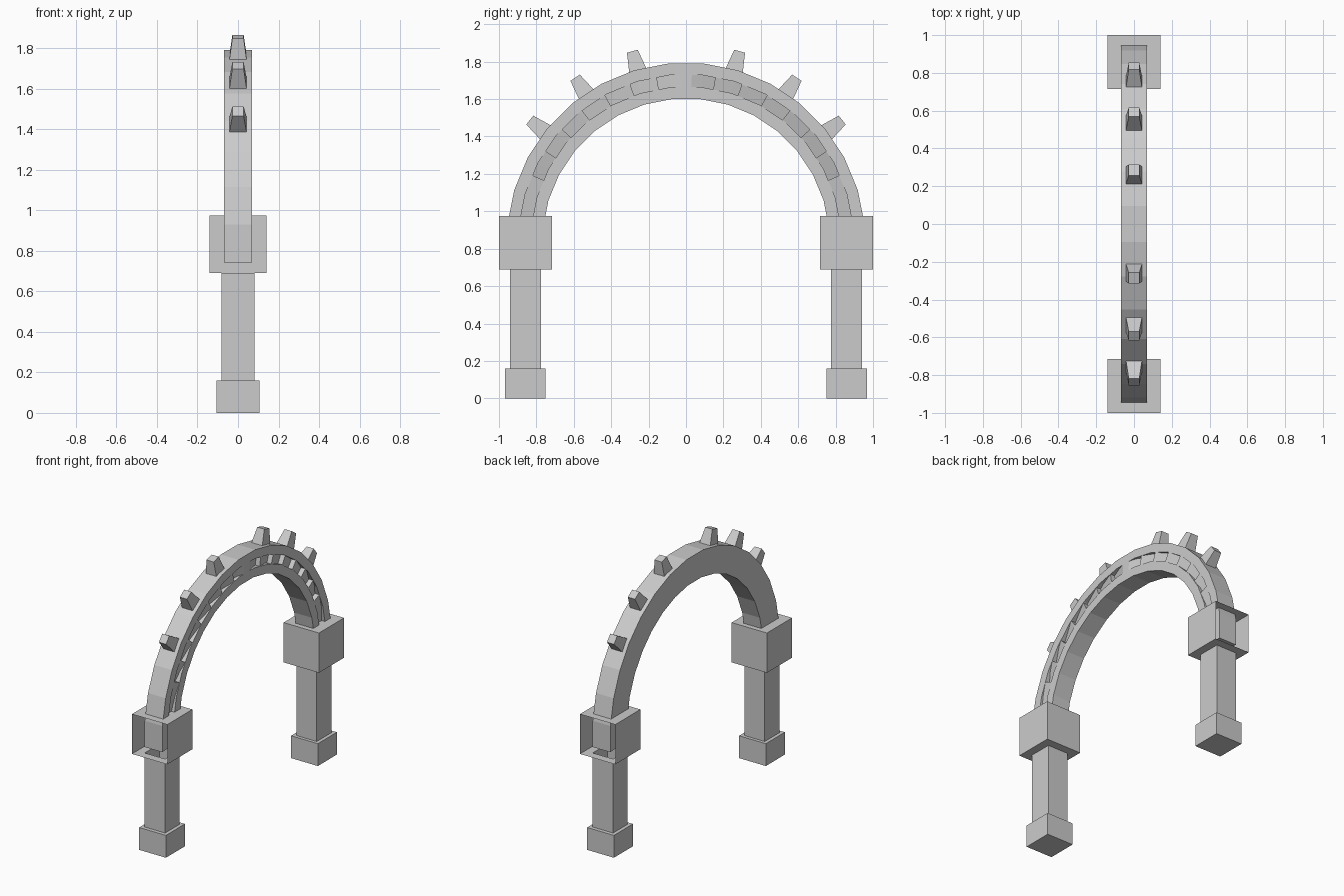
import bpy, bmesh
from math import radians, degrees, sin, cos, pi
from mathutils import Matrix, Vector

cube = bpy.data.objects.get("Cube")
if cube:
    bpy.data.objects.remove(cube)

stone = bpy.data.materials.new("grey_stone")
stone.use_nodes = True
stone.diffuse_color = (0.6, 0.6, 0.6, 1)
stone.node_tree.nodes["Principled BSDF"].inputs["Base Color"].default_value = (0.6, 0.6, 0.6, 1)


def finish(bm, name):
    bmesh.ops.recalc_face_normals(bm, faces=bm.faces)
    mesh = bpy.data.meshes.new(name)
    bm.to_mesh(mesh)
    bm.free()
    mesh.materials.append(stone)
    obj = bpy.data.objects.new(name, mesh)
    bpy.context.collection.objects.link(obj)
    return obj


# Arch: faceted half ring with a saw-toothed groove on its +x face
CENTRE_Z = 0.835
STEP = 360 / 32
START = -STEP / 2
HALF_X = 0.07
DEPTH = 0.035
OUTER, GROOVE_OUT, GROOVE_IN, INNER = 0.955, 0.893, 0.829, 0.765


def arch_point(x, apothem, angle):
    facet_mid = round(angle / STEP) * STEP
    r = apothem / cos(radians(angle - facet_mid))
    a = radians(angle)
    return Vector((x, r * cos(a), CENTRE_Z + r * sin(a)))


# Each brick is deep at its lower end and rises flush at its upper end
teeth = [4] + [23.5 + 9.4 * i for i in range(7)] + [88]
stations = [(START, 0), (teeth[0], 0)]
for low, high in zip(teeth, teeth[1:]):
    stations.append((low, DEPTH))
    for k in range(9):
        a = START + k * STEP
        if low + 0.1 < a < high - 0.1:
            stations.append((a, DEPTH * (high - a) / (high - low)))
    stations.append((high, 0))
stations += [(180 - a, d) for a, d in reversed(stations)]

bm = bmesh.new()
rings = []
for angle, depth in stations:
    section = [(-HALF_X, INNER), (-HALF_X, OUTER), (HALF_X, OUTER),
               (HALF_X, GROOVE_OUT), (HALF_X - depth, GROOVE_OUT),
               (HALF_X - depth, GROOVE_IN), (HALF_X, GROOVE_IN), (HALF_X, INNER)]
    rings.append([bm.verts.new(arch_point(x, r, angle)) for x, r in section])
for a, b in zip(rings, rings[1:]):
    for i in range(len(a)):
        j = (i + 1) % len(a)
        bm.faces.new((a[i], a[j], b[j], b[i]))
bm.faces.new(rings[0])
bm.faces.new(rings[-1])
bmesh.ops.remove_doubles(bm, verts=bm.verts, dist=0.0001)
bmesh.ops.dissolve_degenerate(bm, edges=bm.edges, dist=0.0001)
finish(bm, "arch")


# Columns: square rings stacked into plinth, shaft and capital
LEVELS = [  # half width in x, inner y, outer y, z
    (0.106, 0.752, 0.967, 0), (0.106, 0.752, 0.967, 0.16),
    (0.081, 0.775, 0.94, 0.16), (0.081, 0.775, 0.94, 0.69),
    (0.14, 0.716, 1.0, 0.69), (0.14, 0.716, 1.0, 0.975)]


def column(name, side):
    bm = bmesh.new()
    rings = [[bm.verts.new((x, side * y, z))
              for x, y in ((-w, y0), (w, y0), (w, y1), (-w, y1))]
             for w, y0, y1, z in LEVELS]
    for level, (a, b) in enumerate(zip(rings, rings[1:])):
        for i in range(4):
            if level == 4 and i == 2:
                continue  # the capital is open on its outer side
            j = (i + 1) % 4
            bm.faces.new((a[i], a[j], b[j], b[i]))
    bm.faces.new(rings[0][::-1])
    bm.faces.new(rings[-1])
    finish(bm, name)


column("front_column", -1)
column("back_column", 1)


# Studs: tapered blocks standing radially on the arch
def stud(name, angle):
    bm = bmesh.new()
    bmesh.ops.create_cube(bm, size=1)
    for v in bm.verts:
        top = v.co.z > 0
        v.co.x *= 0.056 if top else 0.09
        v.co.y *= 0.06 if top else 0.1
        v.co.z = 1.06 if top else 0.935
    place = Matrix.Translation((0, 0, CENTRE_Z)) @ Matrix.Rotation(radians(angle - 90), 4, 'X')
    bmesh.ops.transform(bm, matrix=place, verts=bm.verts)
    finish(bm, name)


for n, angle in enumerate((38, 56, 74.3), 1):
    stud(f"back_stud_{n}", angle)
    stud(f"front_stud_{n}", 180 - angle)
